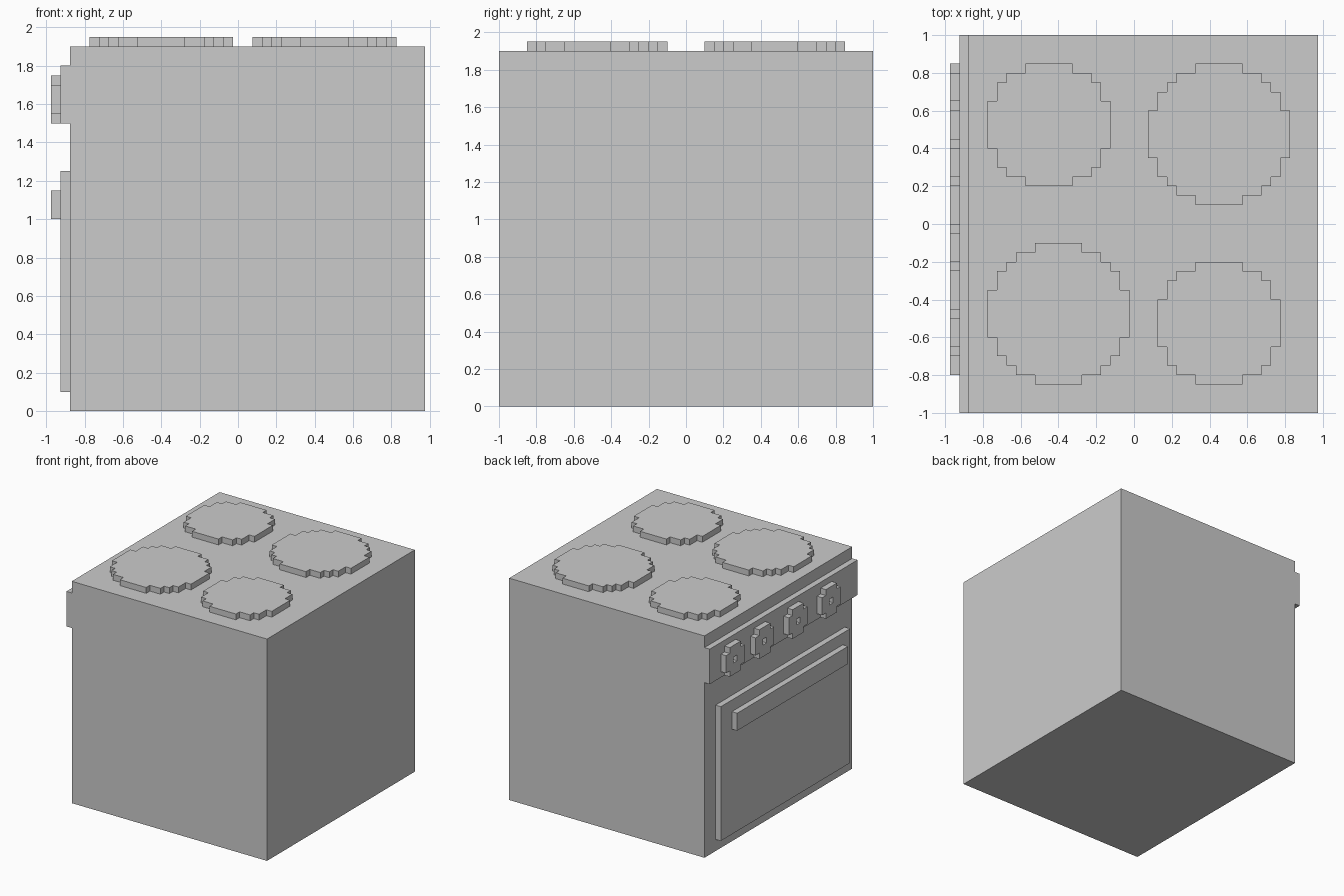
import bpy
from math import pi

if "Cube" in bpy.data.objects:
    bpy.data.objects.remove(bpy.data.objects["Cube"])

U = 0.05  # step size of the blocky style


def box(name, x, y, z):
    bpy.ops.mesh.primitive_cube_add(size=1)
    ob = bpy.context.object
    ob.name = name
    ob.location = [(a + b) / 2 for a, b in (x, y, z)]
    ob.scale = [b - a for a, b in (x, y, z)]
    bpy.ops.object.transform_apply(location=False, rotation=False, scale=True)
    return ob


def stepped_outline(rows):
    """Pixel-circle outline from row widths, listed top to bottom."""
    top = len(rows) * U / 2
    right = []
    for i, w in enumerate(rows):
        if i == 0 or rows[i - 1] != w:
            right.append((w * U / 2, top - i * U))
        if i == len(rows) - 1 or rows[i + 1] != w:
            right.append((w * U / 2, top - (i + 1) * U))
    return right + [(-x, y) for x, y in reversed(right)]


def stepped_disc(name, outlines, location, rotation=(0, 0, 0)):
    """One-step-thick plate; any outline after the first is a hole."""
    curve = bpy.data.curves.new(name, 'CURVE')
    curve.dimensions = '2D'
    curve.fill_mode = 'BOTH'
    curve.extrude = U / 2
    for pts in outlines:
        s = curve.splines.new('POLY')
        s.points.add(len(pts) - 1)
        for p, (x, y) in zip(s.points, pts):
            p.co = (x, y, 0, 1)
        s.use_cyclic_u = True
    tmp = bpy.data.objects.new(name + "_outline", curve)
    bpy.context.collection.objects.link(tmp)
    dg = bpy.context.evaluated_depsgraph_get()
    mesh = bpy.data.meshes.new_from_object(tmp.evaluated_get(dg))
    bpy.data.objects.remove(tmp)
    for f in mesh.polygons:
        f.use_smooth = False
    ob = bpy.data.objects.new(name, mesh)
    ob.location = location
    ob.rotation_euler = rotation
    bpy.context.collection.objects.link(ob)


# Cabinet, control panel, oven door and handle (working side faces -x)
box("stove_body", (-0.875, 0.975), (-1, 1), (0, 1.9))
box("control_panel", (-0.925, -0.875), (-1, 1), (1.5, 1.8))
box("oven_door", (-0.925, -0.875), (-0.9, 0.85), (0.1, 1.25))
box("door_handle", (-0.975, -0.925), (-0.8, 0.7), (1.0, 1.15))

# Burners: two small, two large
small = stepped_outline([5, 9, 11, 11] + [13] * 5 + [11, 11, 9, 5])
large = stepped_outline([5, 9, 11, 13, 13] + [15] * 5 + [13, 13, 11, 9, 5])
for name, shape, x, y in (("burner_back_left", small, -0.45, 0.525),
                          ("burner_back_right", large, 0.45, 0.475),
                          ("burner_front_left", large, -0.40, -0.475),
                          ("burner_front_right", small, 0.45, -0.525)):
    stepped_disc(name, [shape], (x, y, 1.925))

# Knobs with a square hole in the middle
knob = [stepped_outline([3, 5, 5, 5, 3]), stepped_outline([1])]
for i, y in enumerate((0.725, 0.325, -0.125, -0.575)):
    stepped_disc(f"knob_{i + 1}", knob, (-0.95, y, 1.625), (0, -pi / 2, 0))
